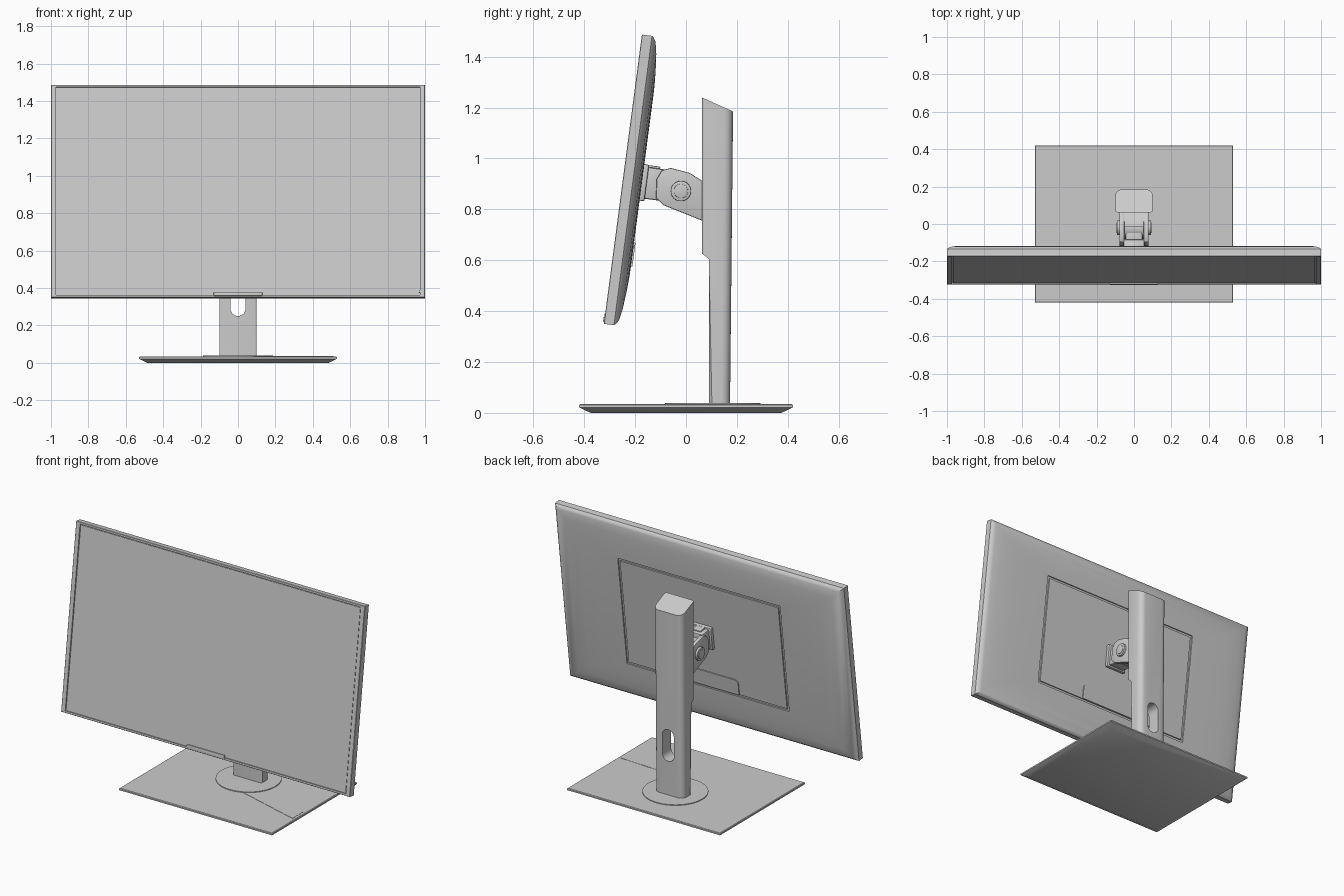
import bpy, bmesh, math
from mathutils import Matrix, Vector

old = bpy.data.objects.get("Cube")
if old:
    bpy.data.objects.remove(old, do_unlink=True)

grey = bpy.data.materials.new("light_grey")
grey.use_nodes = True
COLOUR = (0.6, 0.6, 0.6, 1)
grey.diffuse_color = COLOUR
grey.node_tree.nodes["Principled BSDF"].inputs["Base Color"].default_value = COLOUR

# Screen frame: local y is depth behind the glass, local z runs up the panel
TILT = Matrix.Translation((0, -0.323, 0.35)) @ Matrix.Rotation(math.radians(-7.5), 4, 'X')
MID = 0.5735
WORLD = Matrix.Identity(4)


def finish(name, bm, matrix=WORLD):
    bmesh.ops.recalc_face_normals(bm, faces=bm.faces)
    bm.transform(matrix)
    mesh = bpy.data.meshes.new(name)
    bm.to_mesh(mesh)
    bm.free()
    mesh.materials.append(grey)
    obj = bpy.data.objects.new(name, mesh)
    bpy.context.collection.objects.link(obj)
    bpy.ops.object.select_all(action='DESELECT')
    obj.select_set(True)
    bpy.context.view_layer.objects.active = obj
    bpy.ops.object.shade_smooth_by_angle()
    return obj


def loft(rings):
    """Skin a list of point rings and cap both ends."""
    bm = bmesh.new()
    loops = [[bm.verts.new(p) for p in ring] for ring in rings]
    for a, b in zip(loops, loops[1:]):
        for i in range(len(a)):
            j = (i + 1) % len(a)
            bm.faces.new((a[i], a[j], b[j], b[i]))
    bm.faces.new(loops[0][::-1])
    bm.faces.new(loops[-1])
    return bm


def prism_x(points, x0, x1):
    return loft([[(x, y, z) for y, z in points] for x in (x0, x1)])


def box(name, lo, hi, bevel=0.0, matrix=WORLD):
    lo, hi = Vector(lo), Vector(hi)
    bm = bmesh.new()
    bmesh.ops.create_cube(bm, size=1, matrix=Matrix.Translation((lo + hi) / 2)
                          @ Matrix.Diagonal((*(hi - lo), 1)))
    if bevel:
        bmesh.ops.bevel(bm, geom=bm.edges[:], offset=bevel, segments=2,
                        profile=0.5, affect='EDGES')
    return finish(name, bm, matrix)


def cylinder(name, centre, radius, depth, axis='Z', bevel=0.0):
    turn = Matrix.Rotation(math.pi / 2, 4, 'Y') if axis == 'X' else WORLD
    bm = bmesh.new()
    bmesh.ops.create_cone(bm, cap_ends=True, segments=48, radius1=radius,
                          radius2=radius, depth=depth)
    if bevel:
        rims = [e for e in bm.edges if abs(e.verts[0].co.z - e.verts[1].co.z) < 1e-5]
        bmesh.ops.bevel(bm, geom=rims, offset=bevel, segments=2, profile=0.5, affect='EDGES')
    return finish(name, bm, Matrix.Translation(centre) @ turn)


def rect(w, h):
    return [(-w, -h), (w, -h), (w, h), (-w, h)]


# Screen housing: recessed glass, bezel, rim, bulged back and grooved rear panel
housing = [
    (0.967, 0.556, 0.005), (0.967, 0.556, 0.009), (0.972, 0.561, 0.009),
    (0.972, 0.561, 0.0), (0.998, 0.5715, 0.0), (1.0, MID, 0.002),
    (1.0, MID, 0.040), (0.992, 0.567, 0.048), (0.970, 0.552, 0.057),
    (0.920, 0.505, 0.066), (0.830, 0.440, 0.072), (0.700, 0.390, 0.075),
    (0.562, 0.350, 0.076), (0.562, 0.350, 0.068), (0.548, 0.336, 0.068),
    (0.548, 0.336, 0.076),
]
finish("screen_housing", loft([[(x, d, MID + z) for x, z in rect(w, h)]
                               for w, h, d in housing]), TILT)

# Small details on the screen
box("chin_tab", (-0.13, -0.004, 0.008), (0.13, 0.012, 0.027), 0.002, TILT)
box("power_light", (0.968, -0.002, 0.028), (0.974, 0.006, 0.040), 0, TILT)
cover = [(-0.22, -0.336), (0.22, -0.336), (0.22, -0.255), (0.205, -0.24),
         (-0.205, -0.24), (-0.22, -0.255)]
finish("cable_cover", loft([[(x, d, MID + z) for x, z in cover]
                            for d in (0.074, 0.082)]), TILT)

# Mount head behind the screen
box("mount_plate", (-0.07, 0.07, MID - 0.075), (0.07, 0.095, MID + 0.07), 0.006, TILT)
box("mount_head", (-0.055, 0.08, MID - 0.065), (0.055, 0.16, MID + 0.06), 0.008, TILT)
box("mount_neck", (-0.045, 0.14, MID - 0.06), (0.045, 0.24, MID + 0.03), 0.008, TILT)
box("mount_latch", (-0.03, 0.09, MID + 0.05), (0.03, 0.14, MID + 0.068), 0.004, TILT)

# Tilt arm: two cheeks around a core, with round pivot caps
cheek = [(0.07, 0.753), (0.07, 0.908), (0.015, 0.943), (-0.06, 0.963), (-0.095, 0.953),
         (-0.115, 0.92), (-0.118, 0.845), (-0.09, 0.817)]
core = [(0.07, 0.758), (0.07, 0.905), (0.015, 0.938), (-0.015, 0.943), (-0.015, 0.79)]
finish("arm_core", prism_x(core, -0.06, 0.06))
cylinder("pivot_barrel", (0, -0.025, 0.872), 0.055, 0.12, 'X')
for side, s in (("left", 1), ("right", -1)):
    bm = prism_x(cheek, s * 0.052, s * 0.078)
    bmesh.ops.bevel(bm, geom=[e for e in bm.edges if e.verts[0].co.x == e.verts[1].co.x],
                    offset=0.005, segments=2, profile=0.5, affect='EDGES')
    finish("arm_cheek_" + side, bm)
    cylinder("pivot_cap_" + side, (s * 0.08, -0.02, 0.872), 0.04, 0.022, 'X', 0.003)
    cylinder("pivot_screw_" + side, (s * 0.09, -0.02, 0.872), 0.028, 0.008, 'X', 0.002)

# Column with slanted top, stepped front and rounded vertical edges
column = [(0.09, 0.03), (0.173, 0.03), (0.185, 1.185), (0.062, 1.24),
          (0.062, 0.627), (0.09, 0.605)]
bm = prism_x(column, -0.1, 0.1)
for back, radius in ((True, 0.035), (False, 0.012)):
    edges = [e for e in bm.edges
             if abs(e.verts[0].co.z - e.verts[1].co.z) > 0.3
             and all((v.co.y > 0.17) == back and (back or v.co.y < 0.1)
                     and abs(v.co.x) > 0.099 for v in e.verts)]
    bmesh.ops.bevel(bm, geom=edges, offset=radius, segments=6 if back else 3,
                    profile=0.5, affect='EDGES')
post = finish("column", bm)

# Cable slot cut through the column
slot = []
for i in range(26):
    a = math.pi * (i if i < 13 else i - 1) / 12
    slot.append((0.04 * math.cos(a), 0.04 * math.sin(a) + (0.41 if i < 13 else 0.29)))
cutter = finish("slot_cutter", loft([[(x, y, z) for x, z in slot] for y in (0, 0.3)]))
cutter.hide_render = True
cut = post.modifiers.new("slot", 'BOOLEAN')
cut.operation = 'DIFFERENCE'
cut.solver = 'EXACT'
cut.object = cutter
bpy.ops.object.select_all(action='DESELECT')
post.select_set(True)
bpy.context.view_layer.objects.active = post
bpy.ops.object.modifier_apply(modifier="slot")
bpy.data.objects.remove(cutter, do_unlink=True)
bpy.ops.object.shade_smooth_by_angle()

# Base plate with undercut rim, swivel disc and wedge inlay
base = [(0.045, 0.0), (0.0, 0.022), (0.0, 0.031), (0.004, 0.034)]
finish("base_plate", loft([[(x, y, z) for x, y in rect(0.53 - i, 0.42 - i)]
                           for i, z in base]))
cylinder("swivel_disc", (0, 0.105, 0.035), 0.187, 0.007)
wedge = [(0.08, -0.065), (0.51, -0.19), (0.51, -0.085)]
finish("base_inlay", loft([[(x, y, z) for x, y in wedge] for z in (0.032, 0.0355)]))
